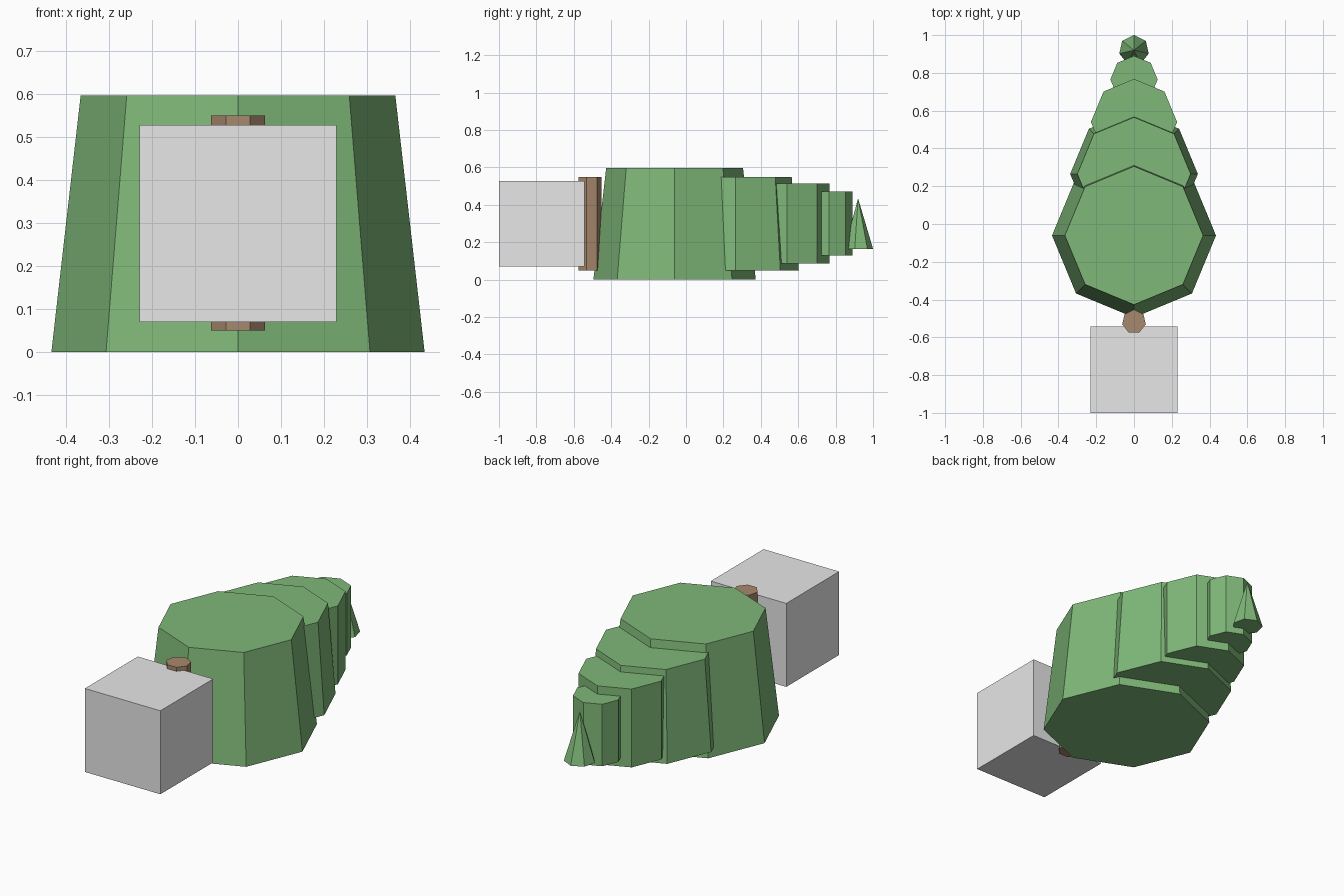
import bpy

default_cube = bpy.data.objects.get("Cube")
if default_cube:
    bpy.data.objects.remove(default_cube, do_unlink=True)


def make_material(name, rgb):
    mat = bpy.data.materials.new(name)
    mat.use_nodes = True
    colour = (*rgb, 1.0)
    mat.diffuse_color = colour
    mat.node_tree.nodes["Principled BSDF"].inputs["Base Color"].default_value = colour
    return mat


leaf_green = make_material("leaf_green", (0.214, 0.482, 0.19))
bark_brown = make_material("bark_brown", (0.39, 0.25, 0.153))
light_grey = make_material("light_grey", (0.8, 0.8, 0.8))


def add_prism(name, mat, sides, y, z_low, z_high, r_low, r_high):
    """Upright flat-sided prism or cone on the centre line, one corner to the back."""
    bpy.ops.mesh.primitive_cone_add(
        vertices=sides, radius1=r_low, radius2=r_high, depth=z_high - z_low,
        location=(0, y, (z_low + z_high) / 2))
    obj = bpy.context.object
    obj.name = name
    obj.data.materials.append(mat)
    return obj


# Foliage tiers, shrinking towards the back
add_prism("foliage_bottom", leaf_green, 8, -0.061, 0.0, 0.596, 0.434, 0.366)
add_prism("foliage_lower", leaf_green, 8, 0.265, 0.05, 0.55, 0.338, 0.3)
add_prism("foliage_upper", leaf_green, 8, 0.54, 0.085, 0.515, 0.228, 0.228)
add_prism("foliage_top", leaf_green, 8, 0.765, 0.13, 0.47, 0.125, 0.125)
add_prism("foliage_tip", leaf_green, 7, 0.92, 0.165, 0.435, 0.08, 0.0)

# Trunk
add_prism("trunk", bark_brown, 7, -0.517, 0.05, 0.55, 0.064, 0.064)

# Square base block
bpy.ops.mesh.primitive_cube_add(size=0.458, location=(0, -0.771, 0.299))
block = bpy.context.object
block.name = "base_block"
block.data.materials.append(light_grey)
